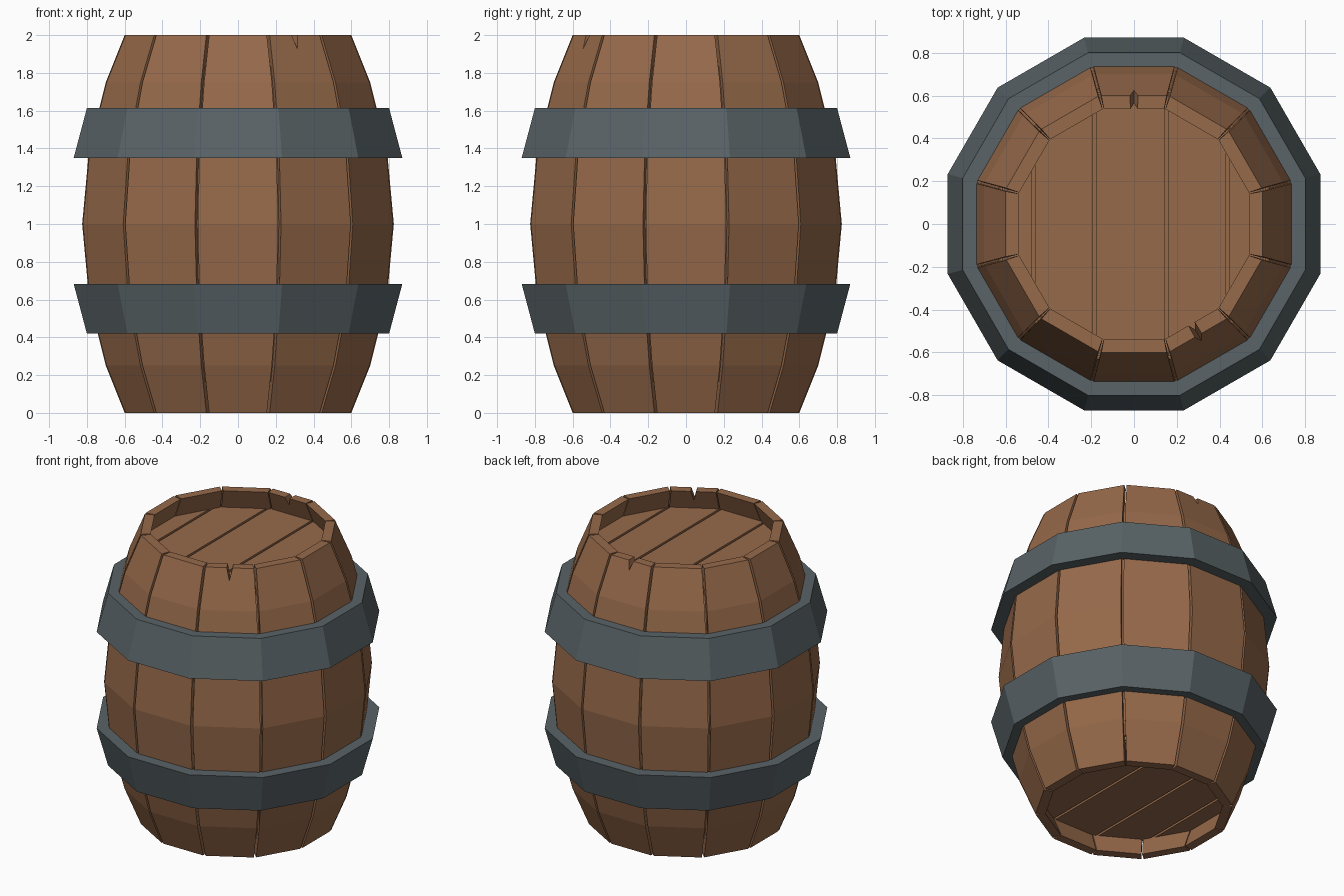
import bpy, bmesh, math
from mathutils import Matrix

if "Cube" in bpy.data.objects:
    bpy.data.objects.remove(bpy.data.objects["Cube"])

SIDES = 12
STEP = 2 * math.pi / SIDES
TAN = math.tan(STEP / 2)
# barrel half profile: (height, distance from axis to the flat of a stave)
HALF = [(0.0, 0.60), (0.25, 0.70), (0.6, 0.788), (1.0, 0.825)]
PROFILE = HALF + [(2 - z, r) for z, r in HALF[-2::-1]]
WALL = 0.062


def material(name, rgb):
    m = bpy.data.materials.new(name)
    m.diffuse_color = (*rgb, 1)
    m.use_nodes = True
    m.node_tree.nodes["Principled BSDF"].inputs["Base Color"].default_value = m.diffuse_color
    return m


WOOD = material("brown wood", (0.305, 0.142, 0.068))
IRON = material("slate iron", (0.100, 0.125, 0.135))


def finish(bm, name, mat):
    bmesh.ops.recalc_face_normals(bm, faces=bm.faces[:])
    me = bpy.data.meshes.new(name)
    bm.to_mesh(me)
    bm.free()
    me.materials.append(mat)
    ob = bpy.data.objects.new(name, me)
    bpy.context.collection.objects.link(ob)
    return ob


def bridge(bm, a, b):
    n = len(a)
    for i in range(n):
        bm.faces.new((a[i], a[(i + 1) % n], b[(i + 1) % n], b[i]))


def ring(bm, z, apothem):
    r = apothem / math.cos(STEP / 2)
    return [bm.verts.new((r * math.cos((k + 0.5) * STEP),
                          r * math.sin((k + 0.5) * STEP), z)) for k in range(SIDES)]


# staves: curved boards with small gaps, some with a split in the top edge
def stave(name, angle, notch=0.0):
    bm = bmesh.new()
    columns = [(-1, 0), (1, 0)]
    if notch:
        columns[1:1] = [(-0.12, 0), (0.0, notch), (0.12, 0)]
    loops = []
    for u, dip in columns:
        section = [(z, r, 0.016) for z, r in PROFILE]
        section += [(z, r - WALL, 0.006) for z, r in reversed(PROFILE)]
        loop = []
        for z, r, gap in section:
            if z == 2:
                z, r = z - dip, r + 0.4 * dip
            loop.append(bm.verts.new((r, u * (r * TAN - gap / 2), z)))
        loops.append(loop)
    for a, b in zip(loops, loops[1:]):
        bridge(bm, a, b)
    bm.faces.new(loops[0])
    bm.faces.new(loops[-1])
    bm.transform(Matrix.Rotation(angle, 4, 'Z'))
    finish(bm, name, WOOD)


SPLITS = {3: 0.06, 10: 0.075}   # back stave and front right stave
for k in range(SIDES):
    stave(f"stave_{k + 1}", k * STEP, SPLITS.get(k, 0.0))

# inner core closing the gaps between staves and lid planks
bm = bmesh.new()
core = [ring(bm, z, r - 0.035) for z, r in
        [(0.165, 0.666)] + PROFILE[1:-1] + [(1.835, 0.666)]]
for a, b in zip(core, core[1:]):
    bridge(bm, a, b)
bm.faces.new(core[0])
bm.faces.new(core[-1])
finish(bm, "inner_core", WOOD)


# lids: five planks each, cut from a twelve-sided plate
def lid(name, z0, z1):
    cuts = [-0.8, -0.47, -0.185, 0.153, 0.437, 0.8]
    for i, (x0, x1) in enumerate(zip(cuts, cuts[1:])):
        bm = bmesh.new()
        low, high = ring(bm, z0, 0.615), ring(bm, z1, 0.615)
        bridge(bm, low, high)
        bm.faces.new(low)
        bm.faces.new(high)
        for x, side in ((x0 + 0.008, -1), (x1 - 0.008, 1)):
            res = bmesh.ops.bisect_plane(
                bm, geom=bm.verts[:] + bm.edges[:] + bm.faces[:],
                plane_co=(x, 0, 0), plane_no=(side, 0, 0), clear_outer=True)
            edges = [g for g in res["geom_cut"] if isinstance(g, bmesh.types.BMEdge)]
            if edges:
                bmesh.ops.holes_fill(bm, edges=edges, sides=0)
        finish(bm, f"{name}_plank_{i + 1}", WOOD)


lid("top_lid", 1.82, 1.86)
lid("bottom_lid", 0.14, 0.18)


# hoops: sloping twelve-sided bands, widest towards the middle of the barrel
def hoop(name, z_wide, z_narrow):
    bm = bmesh.new()
    loops = [ring(bm, z_wide, 0.785), ring(bm, z_wide, 0.87),
             ring(bm, z_narrow, 0.80), ring(bm, z_narrow, 0.73)]
    for a, b in zip(loops, loops[1:] + loops[:1]):
        bridge(bm, a, b)
    finish(bm, name, IRON)


hoop("upper_hoop", 1.35, 1.613)
hoop("lower_hoop", 0.683, 0.42)
